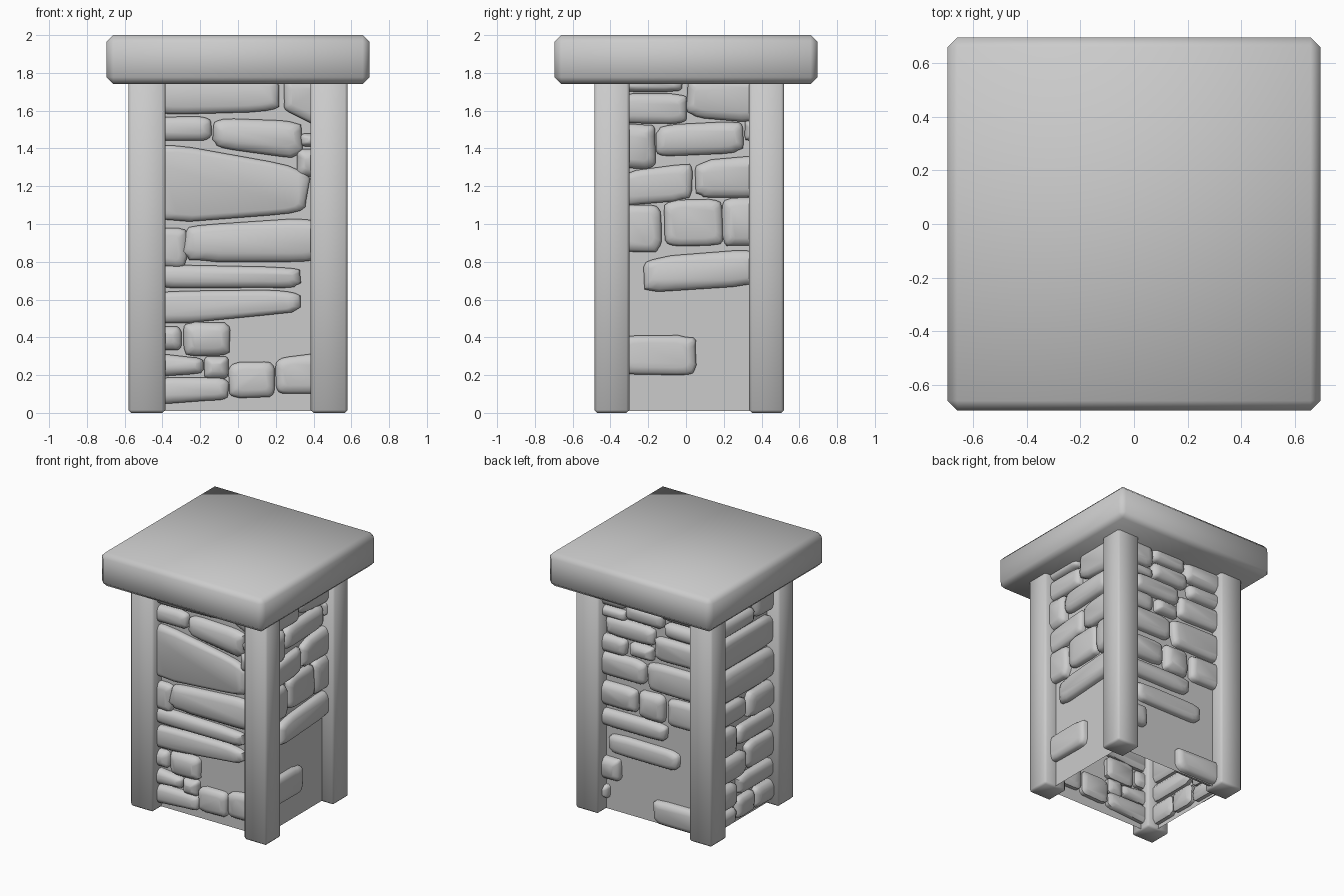
import bpy, bmesh, math, random
from mathutils import Vector

if "Cube" in bpy.data.objects:
    bpy.data.objects.remove(bpy.data.objects["Cube"])

random.seed(4)
CY = 0.017          # posts and walls sit slightly towards the back
WX, WY = 0.48, 0.40  # wall half sizes


def finish(name, bm, angle=60):
    bmesh.ops.recalc_face_normals(bm, faces=bm.faces)
    me = bpy.data.meshes.new(name)
    bm.to_mesh(me)
    bm.free()
    ob = bpy.data.objects.new(name, me)
    bpy.context.collection.objects.link(ob)
    bpy.ops.object.select_all(action='DESELECT')
    ob.select_set(True)
    bpy.context.view_layer.objects.active = ob
    bpy.ops.object.shade_smooth_by_angle(angle=math.radians(angle))
    return ob


def block(name, lo, hi, bevel):
    bm = bmesh.new()
    bmesh.ops.create_cube(bm, size=1)
    lo, hi = Vector(lo), Vector(hi)
    for v in bm.verts:
        v.co = Vector(((lo[i] + hi[i]) / 2 + v.co[i] * (hi[i] - lo[i]) for i in range(3)))
    bmesh.ops.bevel(bm, geom=bm.edges[:], offset=bevel, segments=1, affect='EDGES')
    return finish(name, bm)


# Cap slab
block("cap_slab", (-0.697, -0.697, 1.74), (0.697, 0.697, 2.0), 0.037)

# Four corner posts
for sx, side in ((-1, "left"), (1, "right")):
    for sy, end in ((-1, "front"), (1, "back")):
        x = sorted((sx * 0.385, sx * 0.58))
        y = sorted((CY + sy * 0.317, CY + sy * 0.502))
        block(f"{end}_{side}_post", (x[0], y[0], 0), (x[1], y[1], 1.76), 0.015)

# Plain mortar walls, open below
bm = bmesh.new()
ring = [(-WX, CY - WY), (WX, CY - WY), (WX, CY + WY), (-WX, CY + WY)]
low = [bm.verts.new((x, y, 0.01)) for x, y in ring]
top = [bm.verts.new((x, y, 1.76)) for x, y in ring]
for i in range(4):
    j = (i + 1) % 4
    bm.faces.new((low[i], low[j], top[j], top[i]))
finish("mortar_walls", bm, 30)


def add_stone(bm, place, u0, u1, v0, v1, db=0.0, dt=0.0):
    """One rounded stone; db and dt raise the far ends of its bottom and top."""
    n = 20
    cu, hu = (u0 + u1) / 2, (u1 - u0) / 2
    outline = []
    for i in range(n):
        a = 2 * math.pi * (i + 0.5) / n
        c, s = math.cos(a), math.sin(a)
        p = math.copysign(abs(c) ** 0.36, c)
        q = math.copysign(abs(s) ** 0.36, s)
        t = (p + 1) / 2
        b, tp = v0 + db * t, v1 + dt * t
        r = random.uniform(0.95, 1.02)
        outline.append((cu + hu * p * r, (b + tp) / 2 + (tp - b) / 2 * q * r))
    cv = sum(v for _, v in outline) / n
    hv = (v1 - v0) / 2
    bulge = random.uniform(0.0, 0.012)
    rings = []
    for inset, d in ((0.03, -0.05), (0.0, -0.03), (0.0, 0.025), (0.012, 0.042), (0.04, 0.05 + bulge)):
        ku, kv = 1 - min(inset / hu, 0.6), 1 - min(inset / hv, 0.6)
        rings.append([bm.verts.new(place(cu + (u - cu) * ku, min(cv + (v - cv) * kv, 1.76), d))
                      for u, v in outline])
    for a, b in zip(rings, rings[1:]):
        for i in range(n):
            j = (i + 1) % n
            bm.faces.new((a[i], a[j], b[j], b[i]))
    bm.faces.new(rings[0])
    bm.faces.new(rings[-1])


# Stone layouts: start, end, bottom, top, then optional slopes of bottom and top
front = [(-.46, .23, 1.57, 1.78, .03, 0), (.24, .46, 1.60, 1.78, -.1, 0),
         (-.46, -.14, 1.44, 1.57), (-.14, .34, 1.41, 1.56, -.07, -.01),
         (.33, .46, 1.41, 1.48), (.31, .46, 1.25, 1.40),
         (-.46, .38, 1.00, 1.45, .06, -.15), (-.46, -.27, .77, .98),
         (-.30, .46, .80, .99, 0, .05), (-.46, .34, .66, .79, 0, -.02),
         (-.46, .33, .46, .65, .07, 0), (-.46, -.30, .33, .46),
         (-.29, -.04, .30, .48), (-.46, -.18, .19, .32, .02, -.03),
         (-.18, -.05, .18, .30), (-.46, -.05, .04, .19, .03, 0),
         (-.05, .20, .08, .27), (.20, .46, .10, .29, 0, .03)]
right = [(-.36, -.02, 1.70, 1.78), (0, .4, 1.57, 1.78, -.04, 0), (-.36, .01, 1.53, 1.69),
         (-.36, -.16, 1.29, 1.53), (-.16, .31, 1.35, 1.52, .03, .03), (.31, .4, 1.44, 1.55),
         (-.36, .04, 1.09, 1.27, .04, .06), (.05, .4, 1.14, 1.33, 0, .04),
         (-.36, -.13, .85, 1.10), (-.12, .20, .88, 1.13), (.19, .4, .88, 1.14),
         (-.23, .4, .63, .82, .05, .05), (-.36, .06, .20, .41)]
back = [(.2, .46, 1.59, 1.76), (-.1, .2, 1.66, 1.77), (-.46, -.1, 1.6, 1.76),
        (.2, .46, 1.5, 1.58), (-.12, .2, 1.52, 1.65), (-.46, -.13, 1.47, 1.59),
        (-.04, .37, 1.37, 1.51), (-.46, -.04, 1.28, 1.46), (.2, .46, 1.23, 1.36),
        (-.03, .17, 1.25, 1.36), (.03, .46, 1.05, 1.23), (-.46, .02, 1.03, 1.25),
        (.1, .46, .82, 1.0), (-.13, .09, .8, 1.01), (-.46, -.15, .8, 1.01),
        (-.15, .46, .66, .79), (-.25, .35, .46, .61), (.25, .46, .25, .42),
        (.35, .46, .1, .2), (-.46, -.03, .02, .2)]
left = [(-.1, .4, 1.62, 1.76), (-.36, -.11, 1.5, 1.76), (-.1, .4, 1.49, 1.61),
        (-.36, .4, 1.24, 1.47), (-.36, .4, .98, 1.22), (0, .4, .8, .96),
        (-.36, -.02, .76, .96), (-.36, .1, .6, .75), (.11, .4, .56, .78),
        (-.36, 0, .38, .58), (0, .4, .36, .55), (-.36, .1, .22, .36),
        (.11, .4, .16, .34), (-.36, -.1, .04, .2), (-.1, .11, .04, .2), (.12, .4, .03, .15)]

# Stones on each wall; place() maps along / up / outwards to space
walls = (("front", front, lambda u, v, d: (u, CY - WY - d, v)),
         ("right", right, lambda u, v, d: (WX + d, u, v)),
         ("back", back, lambda u, v, d: (u, CY + WY + d, v)),
         ("left", left, lambda u, v, d: (-WX - d, u, v)))
for name, stones, place in walls:
    bm = bmesh.new()
    for s in stones:
        add_stone(bm, place, *s)
    finish(name + "_stones", bm, 50)
